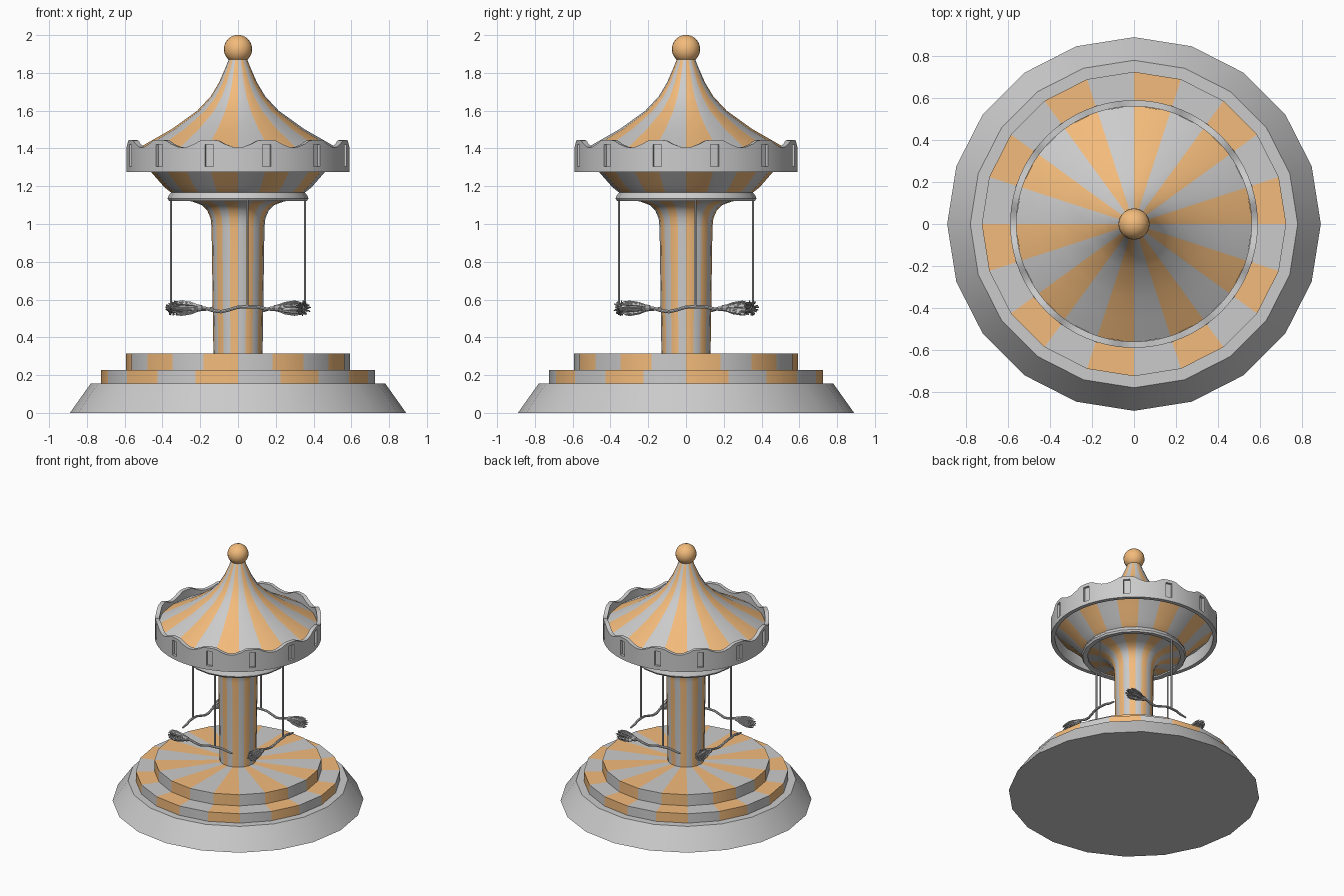
import bpy, bmesh, math, random
from math import sin, cos, pi, radians
from mathutils import Vector, Matrix

if "Cube" in bpy.data.objects:
    bpy.data.objects.remove(bpy.data.objects["Cube"])

random.seed(4)
N = 20
orange = bpy.data.materials.new("orange")
orange.diffuse_color = (0.9, 0.5, 0.2, 1)
orange.use_nodes = True
orange.node_tree.nodes["Principled BSDF"].inputs["Base Color"].default_value = orange.diffuse_color


def finish(name, bm, mats=(), angle=32):
    bmesh.ops.remove_doubles(bm, verts=bm.verts, dist=1e-5)
    bmesh.ops.recalc_face_normals(bm, faces=bm.faces)
    me = bpy.data.meshes.new(name)
    bm.to_mesh(me)
    bm.free()
    for m in mats:
        me.materials.append(m)
    ob = bpy.data.objects.new(name, me)
    bpy.context.collection.objects.link(ob)
    bpy.ops.object.select_all(action='DESELECT')
    ob.select_set(True)
    bpy.context.view_layer.objects.active = ob
    bpy.ops.object.shade_smooth_by_angle(angle=radians(angle))
    return ob


def lathe(name, profile, striped=True, closed=False):
    """Revolve (r, z) points; every second segment is orange when striped."""
    bm = bmesh.new()
    rings = [[bm.verts.new((r * cos(2 * pi * k / N), r * sin(2 * pi * k / N), z))
              for k in range(N)] for r, z in profile]
    pairs = list(zip(rings, rings[1:]))
    if closed:
        pairs.append((rings[-1], rings[0]))
    for a, b in pairs:
        for k in range(N):
            j = (k + 1) % N
            f = bm.faces.new((a[k], a[j], b[j], b[k]))
            f.material_index = 1 if striped and k % 2 == 0 else 0
    bmesh.ops.dissolve_degenerate(bm, dist=1e-6, edges=bm.edges)
    return finish(name, bm, (None, orange) if striped else ())


def tube(bm, pts, radii, sides=6):
    """Sweep a small polygon along a roughly straight path."""
    pts = [Vector(p) for p in pts]
    d = (pts[-1] - pts[0]).normalized()
    rot = d.to_track_quat('Z', 'Y')
    rings = []
    for p, r in zip(pts, radii):
        rings.append([bm.verts.new(p + rot @ Vector((r * cos(2 * pi * k / sides),
                                                     r * sin(2 * pi * k / sides), 0)))
                      for k in range(sides)])
    for a, b in zip(rings, rings[1:]):
        for k in range(sides):
            j = (k + 1) % sides
            bm.faces.new((a[k], a[j], b[j], b[k]))
    bm.faces.new(rings[0][::-1])
    bm.faces.new(rings[-1])


# Stepped platform
lathe("base", [(0, 0), (0.89, 0), (0.78, 0.155), (0, 0.155)], striped=False)
lathe("lower_step", [(0, 0.15), (0.725, 0.15), (0.725, 0.228), (0, 0.228)])
lathe("upper_step", [(0, 0.22), (0.592, 0.22), (0.592, 0.315), (0, 0.315)])

# Column flaring out into the canopy
lathe("column", [(0.13, 0.31), (0.14, 0.98), (0.145, 1.03), (0.162, 1.07),
                 (0.19, 1.1), (0.24, 1.118), (0.355, 1.14)])
lathe("canopy_collar", [(0.33, 1.125), (0.365, 1.122), (0.373, 1.135), (0.368, 1.15),
                        (0.355, 1.165), (0.352, 1.18), (0.33, 1.18)], striped=False, closed=True)
lathe("canopy_underside", [(0.352, 1.165), (0.39, 1.195), (0.46, 1.275), (0.565, 1.37)])

# Tent roof with ball finial
lathe("roof", [(0.565, 1.38), (0.46, 1.44), (0.35, 1.503), (0.215, 1.6), (0.145, 1.675),
               (0.1, 1.75), (0.065, 1.83), (0.045, 1.88)])
bm = bmesh.new()
bmesh.ops.create_uvsphere(bm, u_segments=20, v_segments=12, radius=0.075,
                          matrix=Matrix.Translation((0, 0, 1.926)))
finish("finial_ball", bm, (orange,))

# Scalloped rim of twelve panels with recessed slots
scallop = [(0, 1.405), (3, 1.409), (7, 1.424), (10, 1.441), (12.8, 1.445),
           (17.2, 1.445), (20, 1.441), (23, 1.424), (27, 1.409)]
bm = bmesh.new()
cols = []
for p in range(12):
    for a, top in scallop:
        t = radians(30 * p + a)
        loop = [(0.59, 1.275), (0.59, 1.305), (0.59, min(1.42, top - 0.006)),
                (0.59, top), (0.56, top), (0.56, 1.275)]
        cols.append([bm.verts.new((r * cos(t), r * sin(t), z)) for r, z in loop])
slots = []
for i, a in enumerate(cols):
    b = cols[(i + 1) % len(cols)]
    for k in range(6):
        j = (k + 1) % 6
        f = bm.faces.new((a[k], b[k], b[j], a[j]))
        if i % 9 == 4 and k == 1:
            slots.append(f)
for f in bmesh.ops.extrude_discrete_faces(bm, faces=slots)["faces"]:
    for v in f.verts:
        v.co.x *= 0.97
        v.co.y *= 0.97
finish("scalloped_rim", bm)

# Four hanging brooms, each turned a quarter around the column
Y = -0.345
for q in range(4):
    turn = Matrix.Rotation(q * pi / 2, 3, 'Z')

    bm = bmesh.new()
    tube(bm, [(0.05, -0.355, 0.555), (0.05, -0.355, 1.13)], [0.006, 0.006], 8)
    bmesh.ops.rotate(bm, verts=bm.verts, matrix=turn)
    finish(f"hanging_pole_{q + 1}", bm)

    bm = bmesh.new()
    path = [(-0.21, Y, 0.556), (-0.17, Y, 0.553), (-0.13, Y + 0.004, 0.541),
            (-0.09, Y, 0.536), (-0.05, Y - 0.006, 0.545), (0, Y - 0.01, 0.56),
            (0.05, Y - 0.01, 0.562), (0.1, Y - 0.004, 0.563), (0.14, Y, 0.552), (0.19, Y, 0.545)]
    tube(bm, path, [0.009] * 9 + [0.006], 8)
    bmesh.ops.rotate(bm, verts=bm.verts, matrix=turn)
    finish(f"broom_handle_{q + 1}", bm)

    bm = bmesh.new()
    tube(bm, [(-0.188, Y, 0.555), (-0.193, Y, 0.555), (-0.215, Y, 0.555), (-0.222, Y, 0.555)],
         [0.012, 0.017, 0.02, 0.016], 10)
    bmesh.ops.rotate(bm, verts=bm.verts, matrix=turn)
    finish(f"broom_binding_{q + 1}", bm)

    bm = bmesh.new()
    for s in range(70):
        t, k = random.uniform(0, 2 * pi), math.sqrt(random.random())
        end = -0.37 + 0.035 * k + random.uniform(-0.003, 0.02)
        spread = [(-0.2, 0.012), (-0.25, 0.031), (-0.3, 0.039), (end, 0.036)]
        tube(bm, [(x, Y + k * r * cos(t), 0.555 + k * r * sin(t)) for x, r in spread],
             [0.003, 0.004, 0.004, 0.002], 5)
    bmesh.ops.rotate(bm, verts=bm.verts, matrix=turn)
    finish(f"broom_bristles_{q + 1}", bm)
